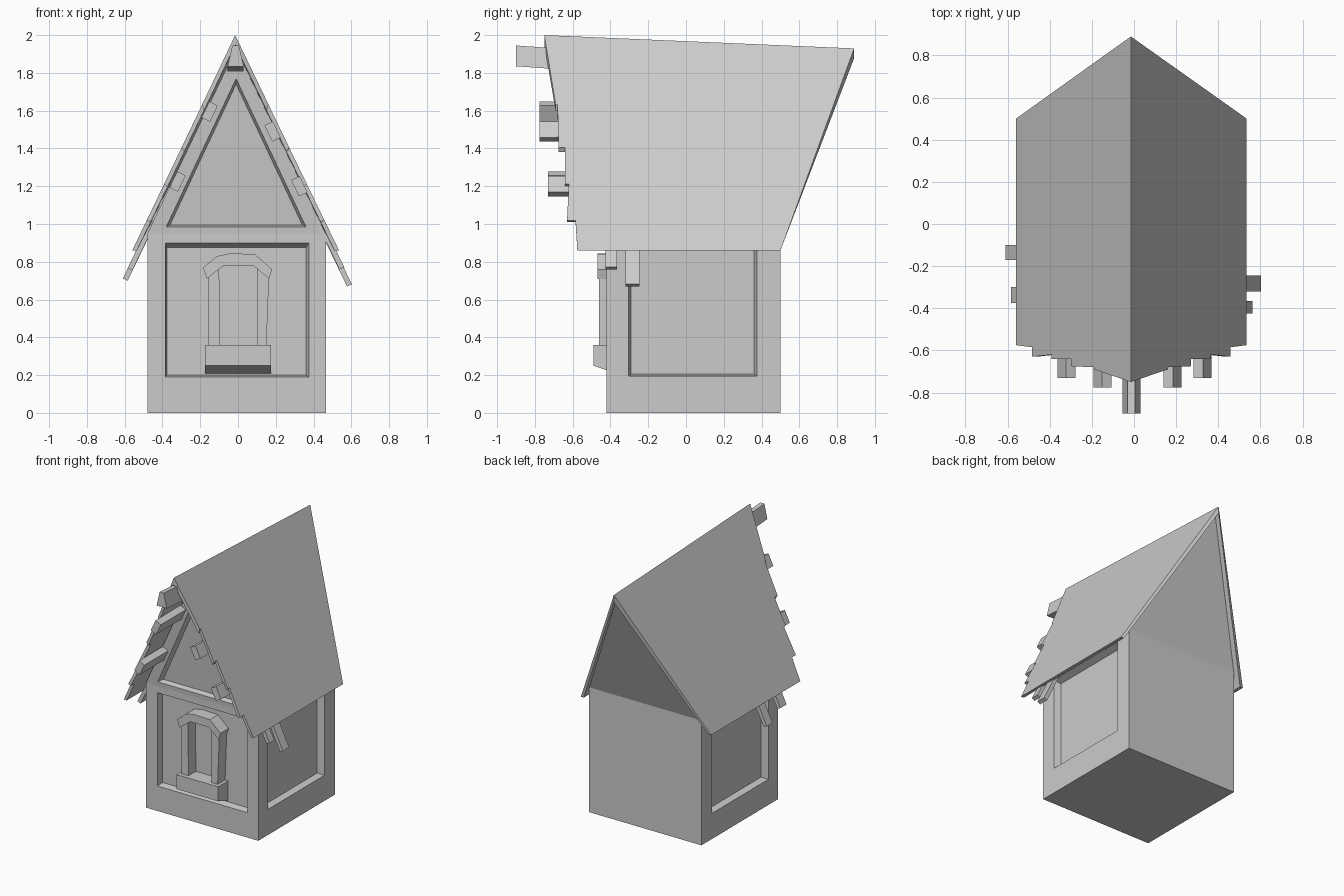
import bpy, bmesh
from mathutils import Vector

cube = bpy.data.objects.get("Cube")
if cube:
    bpy.data.objects.remove(cube, do_unlink=True)

stone = bpy.data.materials.new("pale_grey")
stone.use_nodes = True
GREY = (0.6, 0.6, 0.6, 1)
stone.diffuse_color = GREY
stone.node_tree.nodes["Principled BSDF"].inputs["Base Color"].default_value = GREY


def finish(name, bm):
    bmesh.ops.remove_doubles(bm, verts=bm.verts, dist=0.0005)
    bmesh.ops.recalc_face_normals(bm, faces=bm.faces)
    mesh = bpy.data.meshes.new(name)
    bm.to_mesh(mesh)
    bm.free()
    mesh.materials.append(stone)
    obj = bpy.data.objects.new(name, mesh)
    bpy.context.collection.objects.link(obj)
    return obj


def face(bm, points):
    return bm.faces.new([bm.verts.new(p) for p in points])


def loft(name, first, second):
    """Closed solid between two matching outlines."""
    bm = bmesh.new()
    face(bm, first)
    face(bm, second)
    for i in range(len(first)):
        j = (i + 1) % len(first)
        face(bm, [first[i], first[j], second[j], second[i]])
    return finish(name, bm)


def extrude_y(name, outline, y_front, y_back):
    return loft(name, [(x, y_front, z) for x, z in outline],
                [(x, y_back, z) for x, z in outline])


def recessed(bm, *rings):
    """Wall face whose successive rings step in to a sunken panel."""
    for a, b in zip(rings, rings[1:]):
        for i in range(len(a)):
            j = (i + 1) % len(a)
            face(bm, [a[i], a[j], b[j], b[i]])
    face(bm, rings[-1])


def rect(a0, a1, z0, z1):
    return [(a0, z0), (a1, z0), (a1, z1), (a0, z1)]


# House body with sunken panels and leaning gables
X0, X1, Y0, Y1, SH, XM = -0.48, 0.465, -0.42, 0.5, 0.95, -0.01
DEPTH = 0.05
bm = bmesh.new()


def on_front(pts, depth=0):
    return [(x, Y0 + depth, z) for x, z in pts]


def on_gable(pts, depth=0):
    return [(x, Y0 - 0.08 * (z - SH) + depth, z) for x, z in pts]


recessed(bm, on_front(rect(X0, X1, 0, SH)),
         on_front(rect(-0.385, 0.375, 0.19, 0.9)),
         on_front(rect(-0.375, 0.36, 0.2, 0.875), DEPTH))
recessed(bm, on_gable([(X0, SH), (X1, SH), (XM, 1.93)]),
         on_gable([(-0.38, 0.985), (0.36, 0.985), (XM, 1.77)]),
         on_gable([(-0.36, 0.995), (0.34, 0.995), (XM, 1.74)], 0.04))
for x, s in ((X0, 1), (X1, -1)):
    recessed(bm, [(x, y, z) for y, z in rect(Y0, Y1, 0, SH)],
             [(x, y, z) for y, z in rect(-0.305, 0.375, 0.195, 0.9)],
             [(x + s * DEPTH, y, z) for y, z in rect(-0.29, 0.36, 0.205, 0.88)])
    face(bm, [(x, Y0, SH), (x, Y1, SH), (XM, 0.86, 1.87), (XM, Y0 - 0.0784, 1.93)])
face(bm, [(x, Y1, z) for x, z in rect(X0, X1, 0, SH)])
face(bm, [(X0, Y1, SH), (X1, Y1, SH), (XM, 0.86, 1.87)])
face(bm, [(X0, Y0, 0), (X1, Y0, 0), (X1, Y1, 0), (X0, Y1, 0)])
finish("house_body", bm)

# Two roof slopes with stepped plank ends at the front
RIDGE, EAVE_Z = -0.015, 0.86
STEPS = [(0, -0.75), (0.32, -0.69), (0.32, -0.68), (0.52, -0.675), (0.52, -0.64),
         (0.69, -0.64), (0.69, -0.62), (0.86, -0.63), (0.86, -0.585), (1, -0.575)]
for side, eave_x in (("left", 0.535), ("right", -0.56)):
    sign = 1 if eave_x > 0 else -1
    top, under = [], []
    for t, y in STEPS + [(1, 0.5), (0, 0.89)]:
        ridge_z = 2 - 0.043 * (y + 0.75)
        p = Vector((RIDGE + t * (eave_x - RIDGE), y, ridge_z + t * (EAVE_Z - ridge_z)))
        top.append(p)
        under.append(p + Vector((-sign * 0.025 * t, 0, -0.052 * (1 - t))))
    loft("roof_slope_" + side, top, under)


def slanted(center, sign, thick, length):
    """Rectangle aligned with a roof slope, in x and z."""
    c = Vector(center)
    along = Vector((sign * 0.434, -0.9)) * length / 2
    across = Vector((0.9, sign * 0.434)) * thick / 2
    return [tuple(c + a * along + b * across)
            for a, b in ((-1, -1), (-1, 1), (1, 1), (1, -1))]


# Purlin ends poking out of the gable
for i, (x, z, sign, front) in enumerate([(-0.15, 1.595, -1, -0.775), (0.183, 1.49, 1, -0.775),
                                         (-0.32, 1.225, -1, -0.73), (0.325, 1.2, 1, -0.73)]):
    extrude_y(f"purlin_{i + 1}", slanted((x, z), sign, 0.05, 0.095), front, -0.4)

# Ridge beam
loft("ridge_beam",
     [(-0.055, -0.9, 1.835), (0.03, -0.9, 1.835), (0.005, -0.9, 1.945), (-0.03, -0.9, 1.945)],
     [(-0.055, -0.4, 1.80), (0.03, -0.4, 1.80), (0.005, -0.4, 1.91), (-0.03, -0.4, 1.91)])

# Rafter tails below the eaves
LEN = 0.42
for i, (x, z, sign, y0, y1) in enumerate([(-0.597, 0.705, -1, -0.17, -0.1),
                                          (-0.572, 0.76, -1, -0.375, -0.3),
                                          (0.59, 0.675, 1, -0.32, -0.245),
                                          (0.55, 0.765, 1, -0.425, -0.365)]):
    mid = (x - sign * 0.434 * LEN / 2, z + 0.9 * LEN / 2)
    extrude_y(f"rafter_tail_{i + 1}", slanted(mid, sign, 0.028, LEN), y0, y1)

# Front window: sill, posts and arched lintel
BACK = Y0 + DEPTH + 0.01
SILL = [(-0.49, 0.25), (-0.49, 0.36), (BACK, 0.36), (BACK, 0.205)]
loft("window_sill", [(-0.175, y, z) for y, z in SILL], [(0.175, y, z) for y, z in SILL])
extrude_y("window_post_right", [(-0.155, 0.35), (-0.095, 0.35), (-0.1, 0.77), (-0.155, 0.74)],
          -0.46, BACK)
extrude_y("window_post_left", [(0.1, 0.35), (0.15, 0.35), (0.165, 0.74), (0.1, 0.78)],
          -0.46, BACK)
extrude_y("window_arch", [(-0.185, 0.77), (-0.11, 0.83), (-0.04, 0.845), (0.09, 0.84),
                          (0.18, 0.76), (0.165, 0.71), (0.08, 0.78), (-0.075, 0.78),
                          (-0.165, 0.71)], -0.468, BACK)
